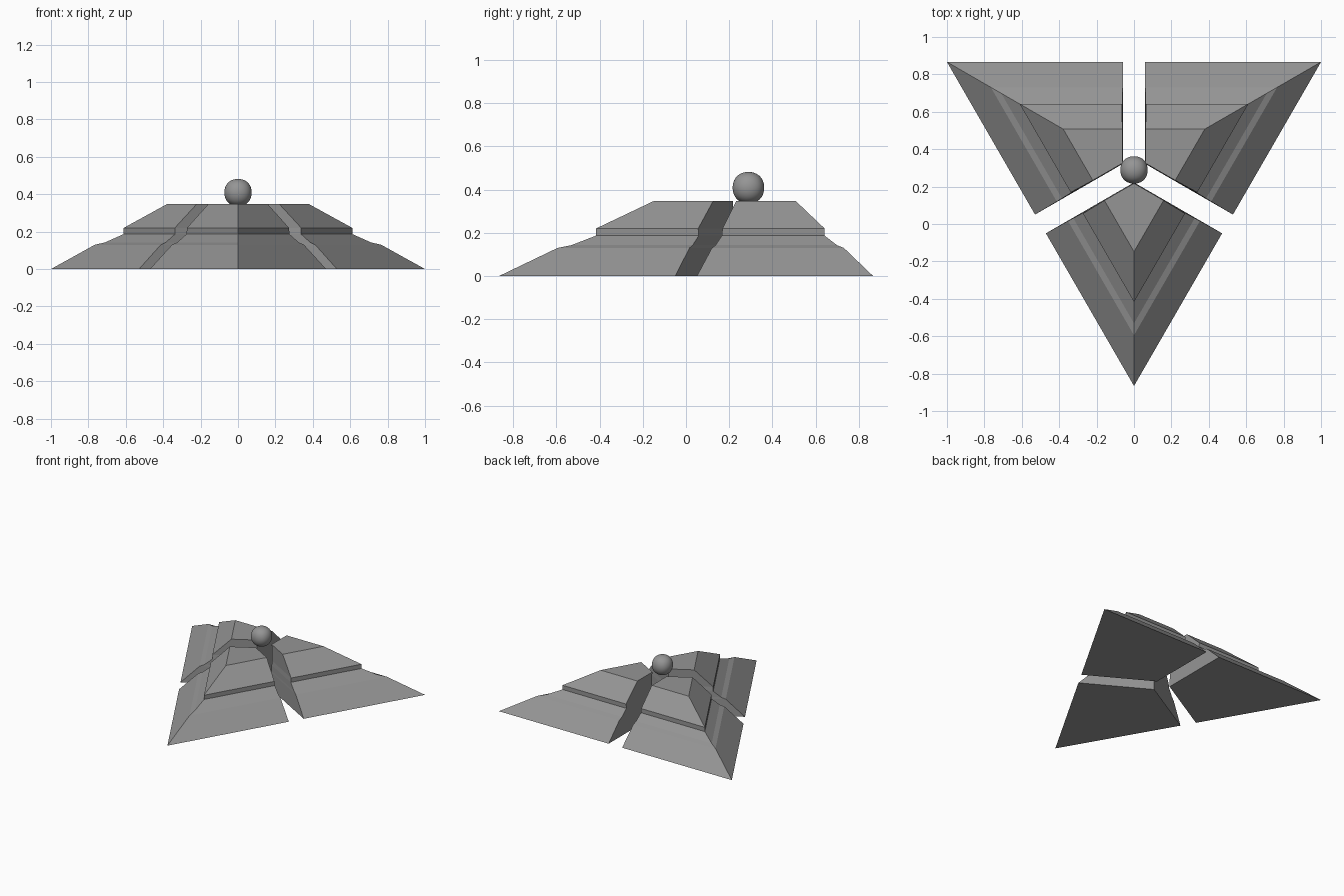
import bpy, bmesh, math
from mathutils import Vector

cube = bpy.data.objects.get("Cube")
if cube:
    bpy.data.objects.remove(cube, do_unlink=True)

CENTRE = Vector((0, 0.289, 0))

# One stone grey for everything
grey = bpy.data.materials.new("stone_grey")
grey.use_nodes = True
colour = (0.3, 0.3, 0.3, 1)
grey.diffuse_color = colour
grey.node_tree.nodes["Principled BSDF"].inputs["Base Color"].default_value = colour

# Stepped profile: (corner radius, height, half width of the channel)
PROFILE = [(1.155, 0, 0.058), (0.884, 0.13, 0.06), (0.82, 0.143, 0.061),
           (0.706, 0.187, 0.062), (0.706, 0.22, 0.065), (0.437, 0.348, 0.062)]


def polar(angle, radius):
    return Vector((math.cos(angle), math.sin(angle), 0)) * radius


def kite(angle, radius, z, gap):
    """Outline of one third of a triangle, set back from the channels."""
    third, quarter = math.pi / 3, math.pi / 2
    right = polar(angle - third, radius / 2) + polar(angle - third + quarter, gap)
    left = polar(angle + third, radius / 2) + polar(angle + third - quarter, gap)
    tip = polar(angle, gap / math.sin(third))
    lift = CENTRE + Vector((0, 0, z))
    return [p + lift for p in (polar(angle, radius), left, tip, right)]


def corner_block(name, angle):
    bm = bmesh.new()
    rings = [[bm.verts.new(p) for p in kite(angle, *row)] for row in PROFILE]
    for low, high in zip(rings, rings[1:]):
        for i in range(4):
            j = (i + 1) % 4
            bm.faces.new((low[i], low[j], high[j], high[i]))
    bm.faces.new(rings[0][::-1])
    bm.faces.new(rings[-1])
    bmesh.ops.recalc_face_normals(bm, faces=bm.faces)
    mesh = bpy.data.meshes.new(name)
    bm.to_mesh(mesh)
    bm.free()
    mesh.materials.append(grey)
    bpy.context.collection.objects.link(bpy.data.objects.new(name, mesh))


# Three stepped blocks around the centre
for name, degrees in (("front_block", -90), ("back_left_block", 30), ("back_right_block", 150)):
    corner_block(name, math.radians(degrees))

# Rounded ball resting over the meeting of the channels
bpy.ops.mesh.primitive_cube_add(size=0.174, location=CENTRE + Vector((0, 0, 0.409)))
ball = bpy.context.object
ball.name = "centre_ball"
ball.data.materials.append(grey)
subdivide = ball.modifiers.new("round", 'SUBSURF')
subdivide.levels = subdivide.render_levels = 4
bpy.ops.object.shade_smooth()
